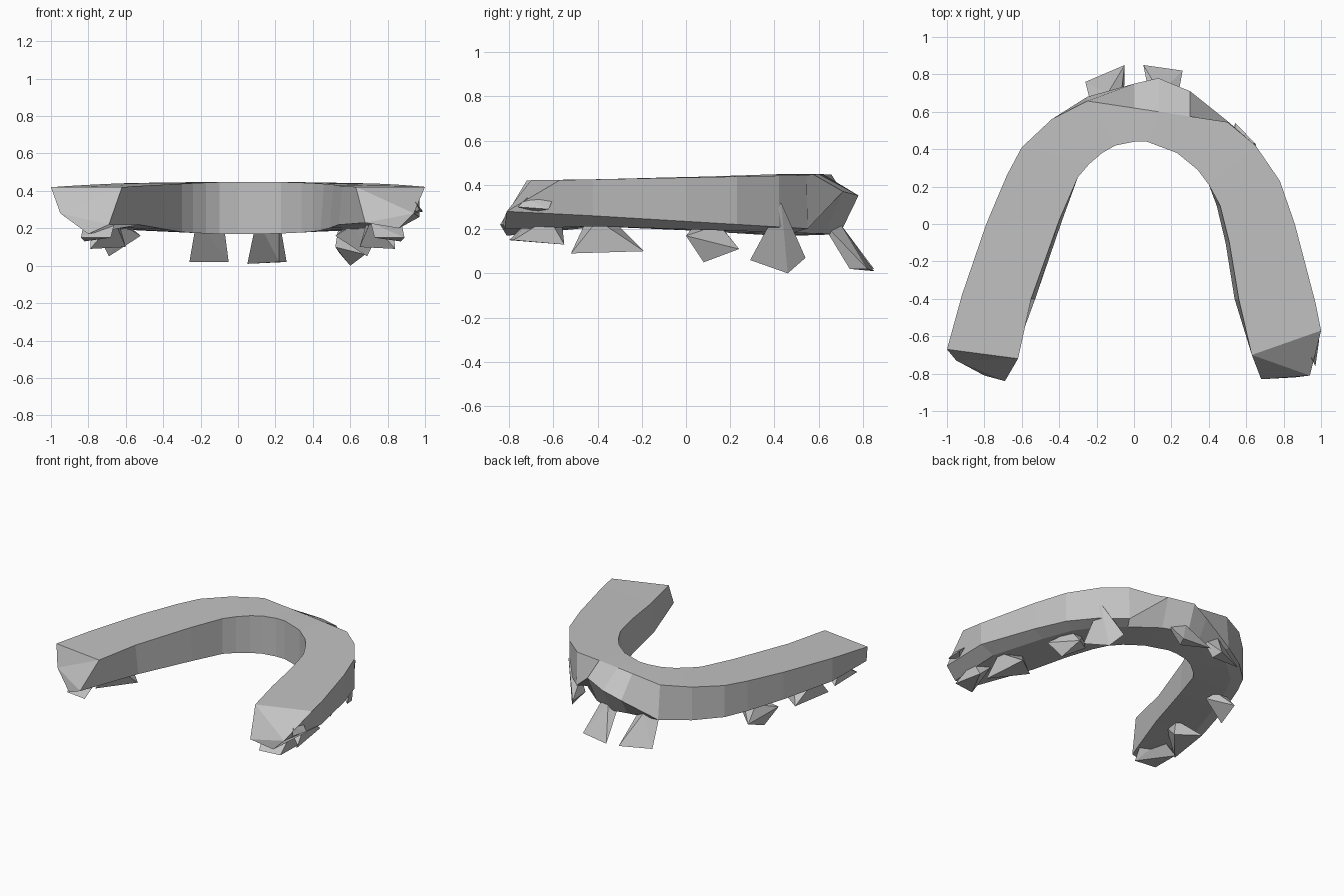
import bpy
import bmesh
from mathutils import Vector

cube = bpy.data.objects.get("Cube")
if cube:
    bpy.data.objects.remove(cube, do_unlink=True)

grey = bpy.data.materials.new("plain grey")
grey.use_nodes = True
colour = (0.54, 0.54, 0.54, 1)
grey.diffuse_color = colour
grey.node_tree.nodes["Principled BSDF"].inputs["Base Color"].default_value = colour


def finish(name, bm):
    """Turn a bmesh into a flat-shaded grey object."""
    bmesh.ops.recalc_face_normals(bm, faces=bm.faces)
    mesh = bpy.data.meshes.new(name)
    bm.to_mesh(mesh)
    bm.free()
    mesh.materials.append(grey)
    obj = bpy.data.objects.new(name, mesh)
    bpy.context.collection.objects.link(obj)
    return obj


def wedge(name, roots, tips):
    """Convex tooth spanning its root points and its splayed biting edge."""
    bm = bmesh.new()
    for point in roots + tips:
        bm.verts.new(point)
    result = bmesh.ops.convex_hull(bm, input=bm.verts)
    loose = [v for v in result["geom_interior"] if isinstance(v, bmesh.types.BMVert)]
    bmesh.ops.delete(bm, geom=loose, context="VERTS")
    return finish(name, bm)


# Arch outline seen from above, from the right end round to the left end
outer = [(-1, -.67), (-.92, -.38), (-.79, 0), (-.68, .26), (-.6, .41), (-.44, .56),
         (-.25, .68), (0, .75), (.13, .78), (.3, .71), (.5, .55), (.65, .42),
         (.78, .23), (.86, 0), (.97, -.42), (1, -.57)]
inner = [(-.62, -.72), (-.55, -.4), (-.4, .02), (-.3, .25), (-.24, .32), (-.17, .38),
         (-.1, .42), (0, .44), (.07, .44), (.23, .38), (.34, .29), (.4, .21),
         (.46, .1), (.51, -.1), (.56, -.4), (.63, -.7)]


def section(o, i):
    """Five corners: inner top, outer top, outer ridge, outer base, inner base."""
    o, i = Vector((*o, 0)), Vector((*i, 0))
    top = o.copy()
    top.y = min(o.y, .62 - .15 * o.x)
    clipped = o.y - top.y > .01
    ridge, base_out, base_in = o.copy(), o.lerp(i, .25), i.copy()
    if i.y < .2:
        base_in.x *= .96
    z_top = .433 + .02 * o.y
    # The back facet falls away toward the right
    z_ridge = min(.37, .3 + .4 * o.x) if clipped else .235 - .06 * o.y
    heights = (z_top, z_top, z_ridge, .2 - .03 * o.y, .195 - .06 * i.y)
    points = (i, top, ridge, base_out, base_in)
    return [Vector((p.x, p.y, z)) for p, z in zip(points, heights)]


sections = [section(o, i) for o, i in zip(outer, inner)]
# Both ends slope forward toward the bottom
sections[0][2:] = [(-.95, -.73, .28), (-.8, -.81, .17), (-.69, -.84, .22)]
sections[-1][2:] = [(.94, -.81, .28), (.86, -.82, .2), (.68, -.83, .23)]

bm = bmesh.new()
rings = [[bm.verts.new(p) for p in points] for points in sections]
for a, b in zip(rings, rings[1:]):
    for k in range(5):
        m = (k + 1) % 5
        bm.faces.new((a[k], a[m], b[m], b[k]))
for ring in (rings[0], rings[-1]):
    it, ot, ridge, base_out, base_in = ring
    bm.faces.new((it, ot, ridge))
    bm.faces.new((it, ridge, base_in))
    bm.faces.new((ridge, base_out, base_in))
finish("dental_arch", bm)

# Front teeth leaning out at the back of the arch
wedge("left_incisor", [(.1, .6, .25), (.22, .6, .25), (.14, .7, .22)],
      [(.05, .85, .01), (.26, .82, .02), (.22, .74, .02)])
wedge("right_incisor", [(-.22, .6, .25), (-.08, .6, .25), (-.14, .7, .22)],
      [(-.05, .85, .02), (-.26, .76, .02), (-.05, .75, .02)])

# Single pointed tooth beside the incisors, its root showing on the wall
wedge("left_canine", [(.65, .43, .32), (.54, .44, .22)],
      [(.68, .29, .06), (.6, .46, 0), (.54, .54, .07), (.52, .42, .1)])

# Cheek teeth, mirrored to both arms; the right molars sit further inward
for side, sign, inset in (("left", 1, .03), ("right", -1, .08)):
    def place(points, shift):
        return [(sign * (x - shift), y, z) for x, y, z in points]

    def tooth(name, roots, tips, shift):
        wedge(side + name, place(roots, shift), place(tips, shift))

    tooth("_premolar", [(.62, .04, .22), (.67, .15, .22), (.58, .16, .21)],
          [(.75, 0, .17), (.69, .08, .05), (.67, .24, .11), (.52, .12, .16)], 0)
    tooth("_middle_molar", [(.74, -.45, .24), (.86, -.4, .24), (.72, -.33, .24)],
          [(.87, -.52, .09), (.83, -.19, .1), (.68, -.3, .1)], inset)
    tooth("_end_molar", [(.74, -.72, .23), (.9, -.62, .25), (.8, -.56, .22)],
          [(.76, -.8, .15), (.92, -.78, .15), (.9, -.55, .13)], inset)

# Small chip on the outer left end
wedge("left_end_chip", [(.95, -.72, .34), (.94, -.6, .34)],
      [(.97, -.76, .3), (.99, -.62, .29), (.94, -.68, .28)])
